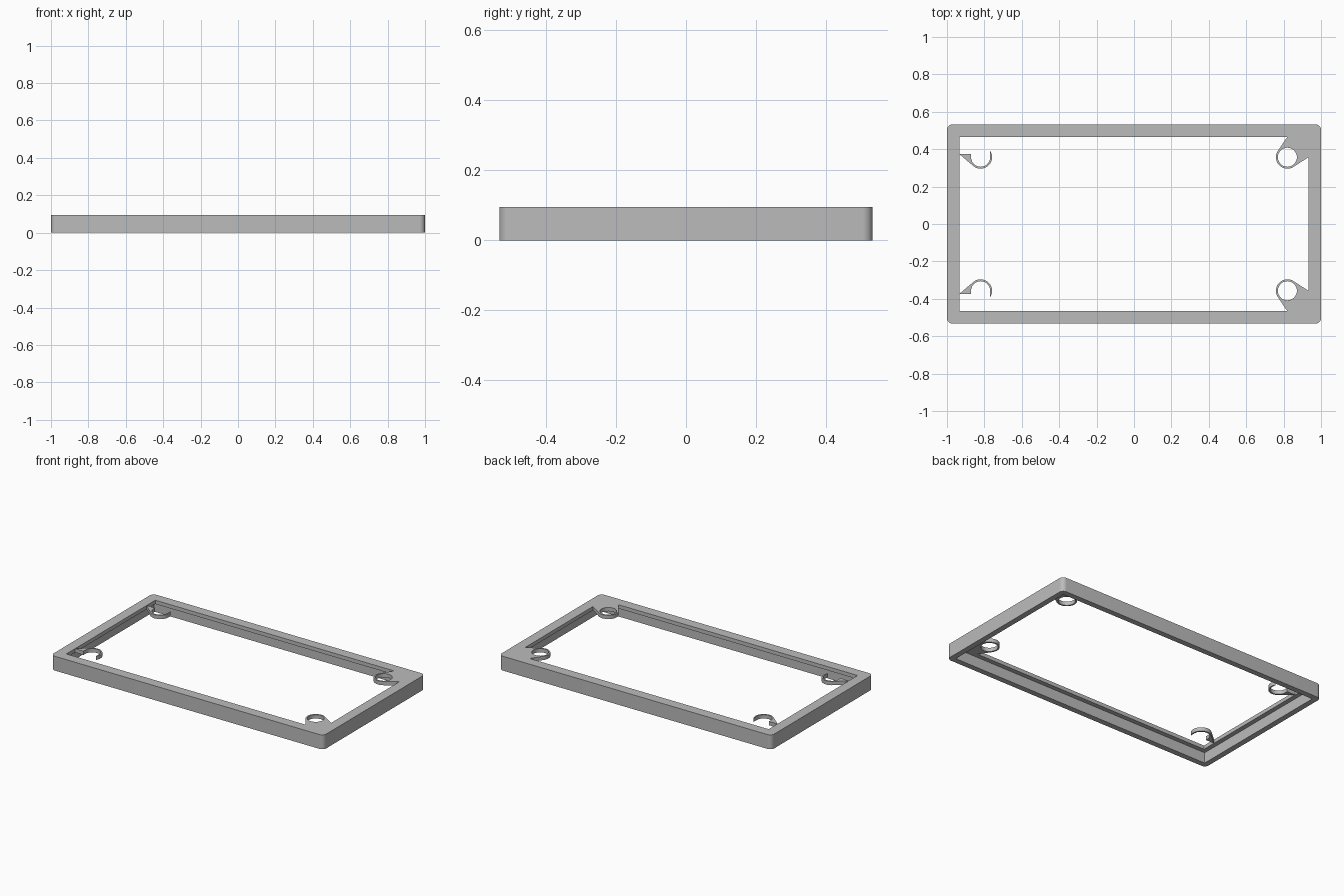
import bpy, bmesh, math
from math import cos, sin, pi

if "Cube" in bpy.data.objects:
    bpy.data.objects.remove(bpy.data.objects["Cube"])

HX, HY, HEIGHT = 1.0, 0.533, 0.095      # outer half size and height
IX, IY = 0.933, 0.466                   # half size of the opening
RIM, LIP = 0.037, 0.025                 # lower wall width, top lip thickness
CX, CY, R_OUT, R_IN = 0.82, 0.357, 0.061, 0.051   # clip rings


def arc(cx, cy, r, a0, a1, n=24):
    return [(cx + r * cos(a0 + (a1 - a0) * i / n),
             cy + r * sin(a0 + (a1 - a0) * i / n)) for i in range(n + 1)]


def tangent(px, py, cx, cy, r, side):
    """Angle on the circle where the line from p touches it."""
    d = math.hypot(px - cx, py - cy)
    return math.atan2(py - cy, px - cx) + side * math.acos(r / d)


def flip(points):
    return [(x, -y) for x, y in reversed(points)]


# Rounded outer outline
r = 0.03
outer = []
for k, (sx, sy) in enumerate([(1, 1), (-1, 1), (-1, -1), (1, -1)]):
    outer += arc(sx * (HX - r), sy * (HY - r), r, k * pi / 2, (k + 1) * pi / 2, 8)

# Corner web around a closed ring, on the left side
a, b = (IX, CY), (CX, IY)
t0 = tangent(*a, CX, CY, R_OUT, -1)
t1 = tangent(*b, CX, CY, R_OUT, 1) - 2 * pi
while t1 > t0:
    t1 -= 2 * pi
web = [a] + arc(CX, CY, R_OUT, t0, t1, 32) + [b]

# Open hook on the right side
tail = (-IX, CY + 0.018)
tip = math.acos(R_IN / R_OUT)
t2 = tangent(*tail, -CX, CY, R_OUT, 1) % (2 * pi) - 2 * pi
hook = ([(-IX, IY), tail, (-CX - R_IN, tail[1])]
        + arc(-CX, CY, R_IN, pi, 2 * pi)
        + arc(-CX, CY, R_OUT, tip, t2, 32) + [tail])
# Keep the two ends of the hook apart where it meets the frame
hook[-1] = (tail[0], tail[1] - 0.002)

opening = web + hook + flip(hook) + flip(web)
holes = [arc(CX, s * CY, R_IN, 0, 2 * pi, 32)[:-1] for s in (1, -1)]

# Flat outline with holes, extruded to full height
curve = bpy.data.curves.new("frame_outline", "CURVE")
curve.dimensions = "2D"
curve.fill_mode = "BOTH"
curve.extrude = HEIGHT / 2
for loop in [outer, opening] + holes:
    spline = curve.splines.new("POLY")
    spline.points.add(len(loop) - 1)
    for p, (x, y) in zip(spline.points, loop):
        p.co = (x, y, 0, 1)
    spline.use_cyclic_u = True
temp = bpy.data.objects.new("frame_outline", curve)
bpy.context.collection.objects.link(temp)
bpy.context.view_layer.update()
mesh = bpy.data.meshes.new_from_object(
    temp.evaluated_get(bpy.context.evaluated_depsgraph_get()))
bpy.data.objects.remove(temp)

bm = bmesh.new()
bm.from_mesh(mesh)
bmesh.ops.remove_doubles(bm, verts=bm.verts, dist=0.00005)
bmesh.ops.translate(bm, verts=bm.verts, vec=(0, 0, HEIGHT / 2))
bmesh.ops.recalc_face_normals(bm, faces=bm.faces)
bm.to_mesh(mesh)
bm.free()
frame = bpy.data.objects.new("frame", mesh)
bpy.context.collection.objects.link(frame)

# Pocket cut from below leaves the lip, webs and hooks at the top
bpy.ops.mesh.primitive_cube_add(size=1, location=(0, 0, (HEIGHT - LIP) / 2 - 0.05))
pocket = bpy.context.object
pocket.name = "pocket_cutter"
pocket.scale = (2 * (HX - RIM), 2 * (HY - RIM), HEIGHT - LIP + 0.1)
pocket.hide_render = True
pocket.hide_viewport = False
cut = frame.modifiers.new("pocket", "BOOLEAN")
cut.operation = "DIFFERENCE"
cut.solver = "EXACT"
cut.object = pocket
bpy.ops.object.select_all(action="DESELECT")
bpy.context.view_layer.objects.active = frame
frame.select_set(True)
bpy.ops.object.modifier_apply(modifier="pocket")
bpy.data.objects.remove(pocket)

# Plain grey plastic
mat = bpy.data.materials.new("grey_plastic")
mat.use_nodes = True
grey = (0.5, 0.5, 0.5, 1)
mat.diffuse_color = grey
mat.node_tree.nodes["Principled BSDF"].inputs["Base Color"].default_value = grey
frame.data.materials.clear()
frame.data.materials.append(mat)
bpy.ops.object.shade_smooth_by_angle(angle=math.radians(30))
